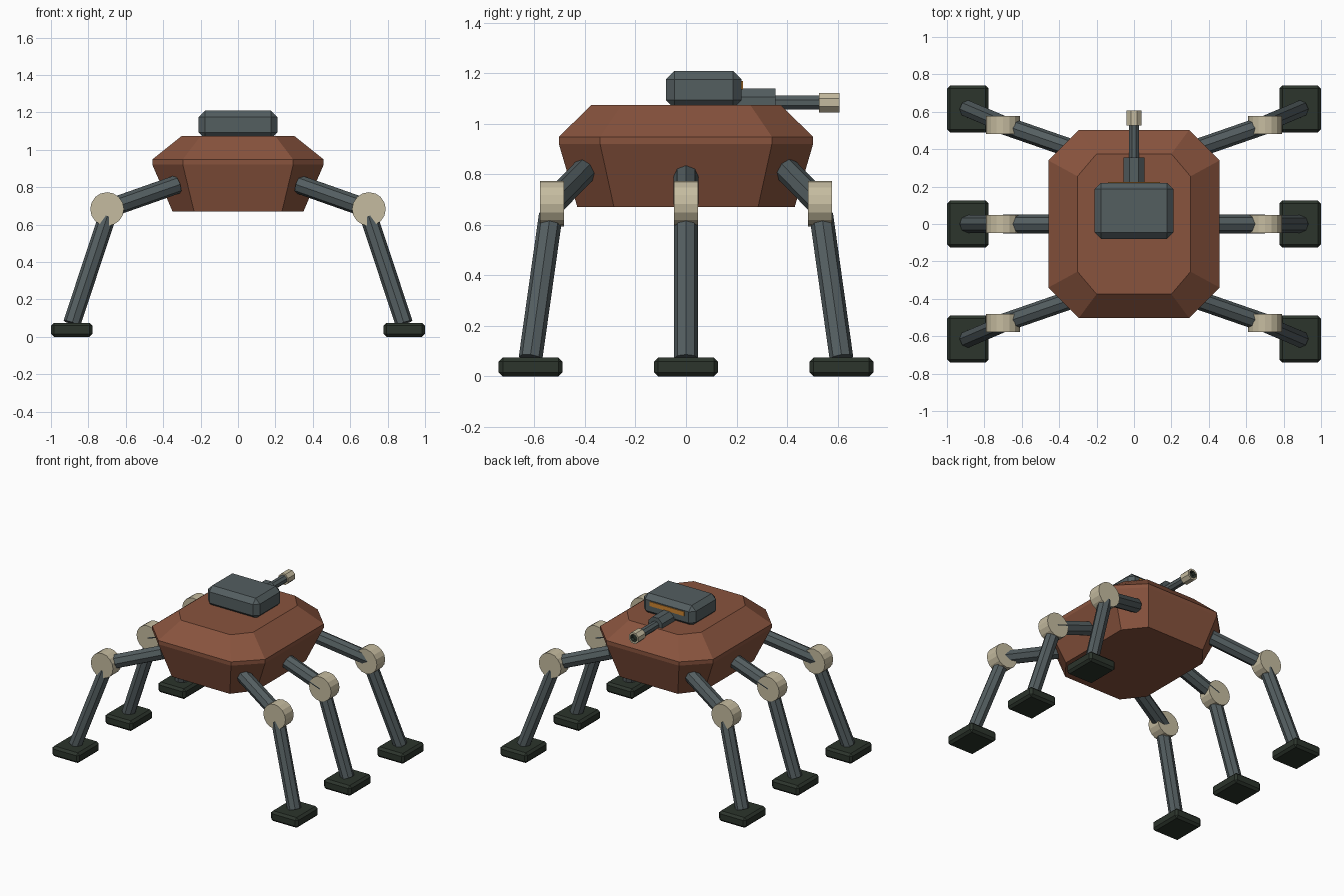
import bpy, bmesh, math
from mathutils import Vector

if "Cube" in bpy.data.objects:
    bpy.data.objects.remove(bpy.data.objects["Cube"])


def mat(name, rgb):
    m = bpy.data.materials.new(name)
    m.diffuse_color = (*rgb, 1)
    m.use_nodes = True
    m.node_tree.nodes["Principled BSDF"].inputs["Base Color"].default_value = m.diffuse_color
    return m


RUST = mat("rust_red", (0.25, 0.088, 0.048))
STEEL = mat("steel_grey", (0.088, 0.112, 0.118))
CREAM = mat("pale_cream", (0.56, 0.50, 0.35))
DARK = mat("dark_green", (0.025, 0.035, 0.025))
ORANGE = mat("visor_orange", (0.60, 0.23, 0.03))


def finish(name, bm, *mats):
    bmesh.ops.recalc_face_normals(bm, faces=bm.faces)
    me = bpy.data.meshes.new(name)
    bm.to_mesh(me)
    bm.free()
    for m in mats:
        me.materials.append(m)
    ob = bpy.data.objects.new(name, me)
    bpy.context.collection.objects.link(ob)
    return ob


def box(name, centre, size, bevel, m):
    bm = bmesh.new()
    bmesh.ops.create_cube(bm, size=1)
    for v in bm.verts:
        v.co = Vector(centre) + Vector(a * b for a, b in zip(v.co, size))
    if bevel:
        bmesh.ops.bevel(bm, geom=bm.edges[:], offset=bevel, segments=1,
                        affect='EDGES', profile=0.5)
    return finish(name, bm, m)


def rod(name, p, q, r, sides, m, turn=0.0):
    """Straight prism from p to q."""
    p, q = Vector(p), Vector(q)
    d = (q - p).normalized()
    ref = Vector((0, 0, 1)) if abs(d.z) < 0.8 else Vector((0, 1, 0))
    u = d.cross(ref).normalized()
    w = d.cross(u)
    bm = bmesh.new()
    rings = []
    for c in (p, q):
        rings.append([bm.verts.new(c + r * (math.cos(a) * u + math.sin(a) * w))
                      for a in (turn + math.tau * i / sides for i in range(sides))])
    for i in range(sides):
        j = (i + 1) % sides
        bm.faces.new((rings[0][i], rings[0][j], rings[1][j], rings[1][i]))
    bm.faces.new(rings[0])
    bm.faces.new(rings[1])
    return finish(name, bm, m)


# Hull: stacked chamfered rectangles (z, half x, half y, flat half x, flat half y)
bm = bmesh.new()
loops = []
for z, X, Y, fx, fy in [(0.67, 0.35, 0.43, 0.235, 0.285), (0.92, 0.458, 0.503, 0.295, 0.34),
                        (0.948, 0.458, 0.503, 0.295, 0.34), (1.073, 0.302, 0.375, 0.20, 0.255)]:
    pts = [(X, -fy), (X, fy), (fx, Y), (-fx, Y), (-X, fy), (-X, -fy), (-fx, -Y), (fx, -Y)]
    loops.append([bm.verts.new((x, y, z)) for x, y in pts])
for lo, hi in zip(loops, loops[1:]):
    for i in range(8):
        j = (i + 1) % 8
        bm.faces.new((lo[i], lo[j], hi[j], hi[i]))
bm.faces.new(loops[0])
bm.faces.new(loops[-1])
finish("hull", bm, RUST)

# Turret with visor plate
box("turret", (0, 0.07, 1.134), (0.42, 0.30, 0.15), 0.034, STEEL)
box("visor", (0, 0.221, 1.152), (0.28, 0.008, 0.032), 0, ORANGE)

# Gun: sleeve, barrel, hollow muzzle
GZ = 1.083
E8 = math.pi / 8
rod("gun_sleeve", (0, 0.19, GZ), (0, 0.355, GZ), 0.06, 8, STEEL, E8)
rod("gun_barrel", (0, 0.33, GZ), (0, 0.56, GZ), 0.03, 8, STEEL, E8)
muzzle = rod("gun_muzzle", (0, 0.527, GZ), (0, 0.607, GZ), 0.042, 8, CREAM, E8)
muzzle.data.materials.append(DARK)
bm = bmesh.new()
bm.from_mesh(muzzle.data)
end = max(bm.faces, key=lambda f: f.calc_center_median().y)
bmesh.ops.inset_region(bm, faces=[end], thickness=0.014)
end.material_index = 1
bore = bmesh.ops.extrude_face_region(bm, geom=[end])
bmesh.ops.translate(bm, vec=(0, -0.03, 0),
                    verts=[g for g in bore["geom"] if isinstance(g, bmesh.types.BMVert)])
if end.is_valid:
    bmesh.ops.delete(bm, geom=[end], context='FACES_ONLY')
bm.to_mesh(muzzle.data)
bm.free()

# Six legs: thigh, knee drum, shin and foot pad
for side, s in (("right", 1), ("left", -1)):
    for row, k in (("front", -1), ("middle", 0), ("rear", 1)):
        n = f"{row}_{side}_"
        ky = 0.53 * k
        rod(n + "thigh", (s * 0.325, 0.40 * k, 0.815), (s * 0.70, ky, 0.683), 0.05, 8, STEEL)
        rod(n + "knee", (s * 0.70, ky - 0.048, 0.683), (s * 0.70, ky + 0.048, 0.683),
            0.09, 16, CREAM)
        rod(n + "shin", (s * 0.70, 0.535 * k, 0.64), (s * 0.888, 0.615 * k, 0.072),
            0.047, 8, STEEL)
        box(n + "foot", (s * 0.888, 0.615 * k, 0.0375), (0.222, 0.252, 0.075), 0.016, DARK)
